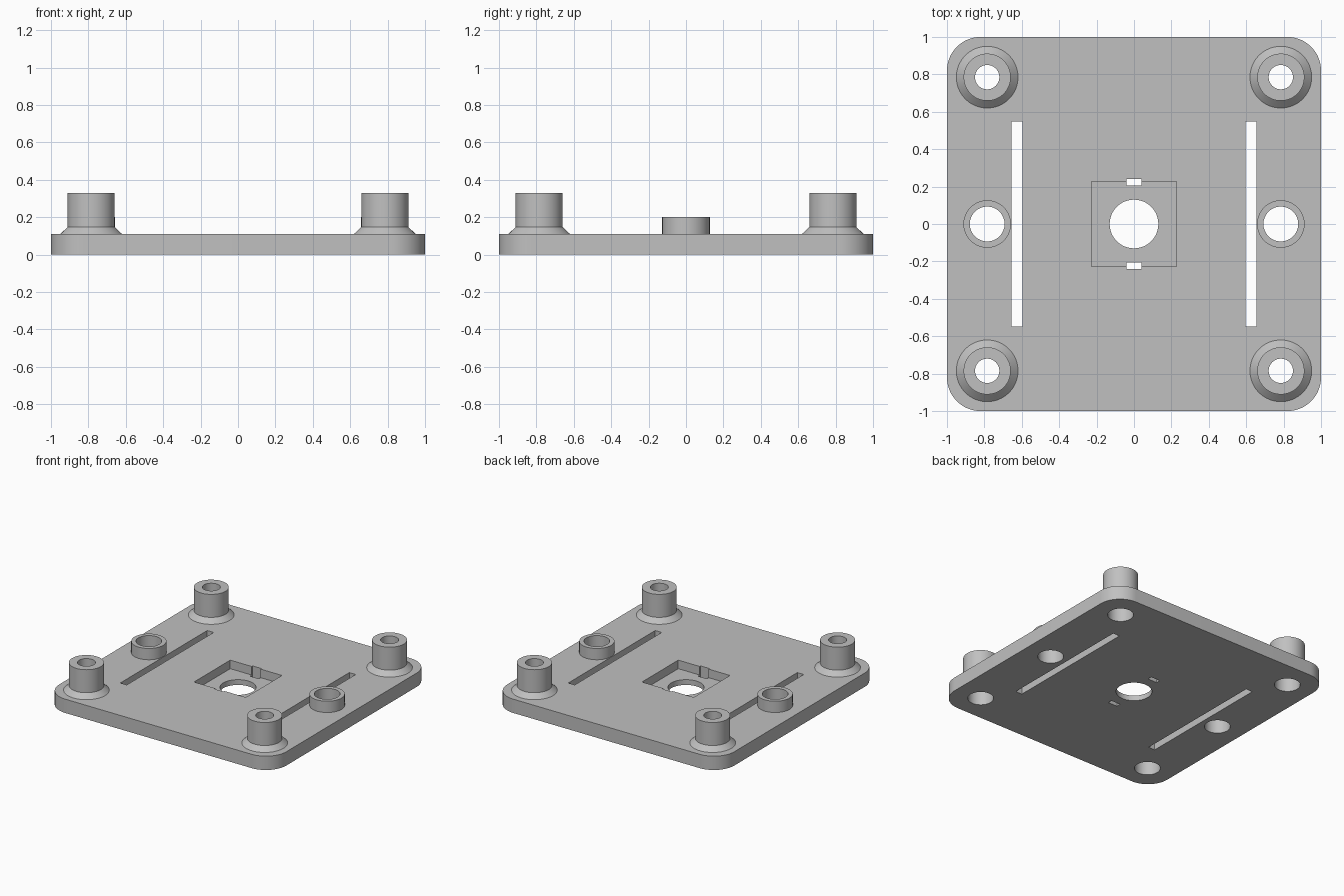
import bpy, bmesh, math
from mathutils import Matrix

cube = bpy.data.objects.get("Cube")
if cube:
    bpy.data.objects.remove(cube, do_unlink=True)

THICK = 0.11     # plate thickness
POST = 0.785     # offset of posts and sockets from the centre
BORE = 0.093     # radius of the bores through the plate
SIDES = 64

grey = bpy.data.materials.new("mid_grey")
colour = (0.53, 0.53, 0.53, 1)
grey.diffuse_color = colour
grey.use_nodes = True
grey.node_tree.nodes["Principled BSDF"].inputs["Base Color"].default_value = colour


def make_object(name, bm):
    bmesh.ops.recalc_face_normals(bm, faces=bm.faces)
    mesh = bpy.data.meshes.new(name)
    bm.to_mesh(mesh)
    bm.free()
    mesh.materials.append(grey)
    ob = bpy.data.objects.new(name, mesh)
    bpy.context.collection.objects.link(ob)
    return ob


def smooth(ob):
    bpy.ops.object.select_all(action='DESELECT')
    ob.select_set(True)
    bpy.context.view_layer.objects.active = ob
    bpy.ops.object.shade_smooth_by_angle(angle=math.radians(30))


def add_box(bm, x0, x1, y0, y1, z0, z1):
    place = Matrix.Translation(((x0 + x1) / 2, (y0 + y1) / 2, (z0 + z1) / 2))
    size = Matrix.Diagonal((x1 - x0, y1 - y0, z1 - z0, 1))
    bmesh.ops.create_cube(bm, size=1, matrix=place @ size)


def add_drill(bm, x, y, radius):
    bmesh.ops.create_cone(bm, cap_ends=True, segments=SIDES, radius1=radius,
                          radius2=radius, depth=1, matrix=Matrix.Translation((x, y, 0)))


def lathe(name, profile, x, y):
    """Revolve a radius/height profile about a vertical axis."""
    bm = bmesh.new()
    verts = [bm.verts.new((r, 0, z)) for r, z in profile]
    edges = [bm.edges.new(pair) for pair in zip(verts, verts[1:])]
    bmesh.ops.spin(bm, geom=verts + edges, cent=(0, 0, 0), axis=(0, 0, 1),
                   angle=math.tau, steps=SIDES, use_merge=True)
    bmesh.ops.remove_doubles(bm, verts=bm.verts, dist=0.0001)
    ob = make_object(name, bm)
    ob.location = (x, y, 0)
    smooth(ob)


def cut(ob, bm):
    """Subtract a cutter mesh and bake the result."""
    cutter = make_object("cutter", bm)
    cutter.hide_render = True
    mod = ob.modifiers.new("cut", 'BOOLEAN')
    mod.operation = 'DIFFERENCE'
    mod.solver = 'EXACT'
    mod.object = cutter
    bpy.context.view_layer.objects.active = ob
    bpy.ops.object.modifier_apply(modifier=mod.name)
    bpy.data.objects.remove(cutter, do_unlink=True)


# Base plate with rounded corners
bm = bmesh.new()
add_box(bm, -1, 1, -1, 1, 0, THICK)
upright = [e for e in bm.edges if abs(e.verts[0].co.z - e.verts[1].co.z) > 0.01]
bmesh.ops.bevel(bm, geom=upright, offset=0.18, segments=16, profile=0.5, affect='EDGES')
plate = make_object("base_plate", bm)

# Square pocket in the top
bm = bmesh.new()
add_box(bm, -0.228, 0.228, -0.228, 0.228, 0.042, 0.5)
cut(plate, bm)

# Through cuts: centre hole, notches, long slots, bores
bm = bmesh.new()
add_drill(bm, 0, 0, 0.13)
for s in (-1, 1):
    y0, y1 = sorted((s * 0.205, s * 0.24))
    add_box(bm, -0.04, 0.04, y0, y1, -0.5, 0.5)
    x0, x1 = sorted((s * 0.597, s * 0.654))
    add_box(bm, x0, x1, -0.547, 0.547, -0.5, 0.5)
    for y in (-POST, 0, POST):
        add_drill(bm, s * POST, y, BORE)
cut(plate, bm)
smooth(plate)

# Corner posts with flared feet and counterbored holes, and side sockets
post_profile = [(0.165, THICK), (0.126, 0.147), (0.126, 0.33), (0.065, 0.33),
                (0.065, 0.2), (BORE, 0.2), (BORE, THICK)]
socket_profile = [(0.127, THICK), (0.127, 0.2), (BORE, 0.2), (BORE, THICK)]
for sx, side in ((-1, "right"), (1, "left")):
    lathe(side + "_socket", socket_profile, sx * POST, 0)
    for sy, end in ((-1, "front"), (1, "back")):
        lathe(f"{end}_{side}_post", post_profile, sx * POST, sy * POST)
